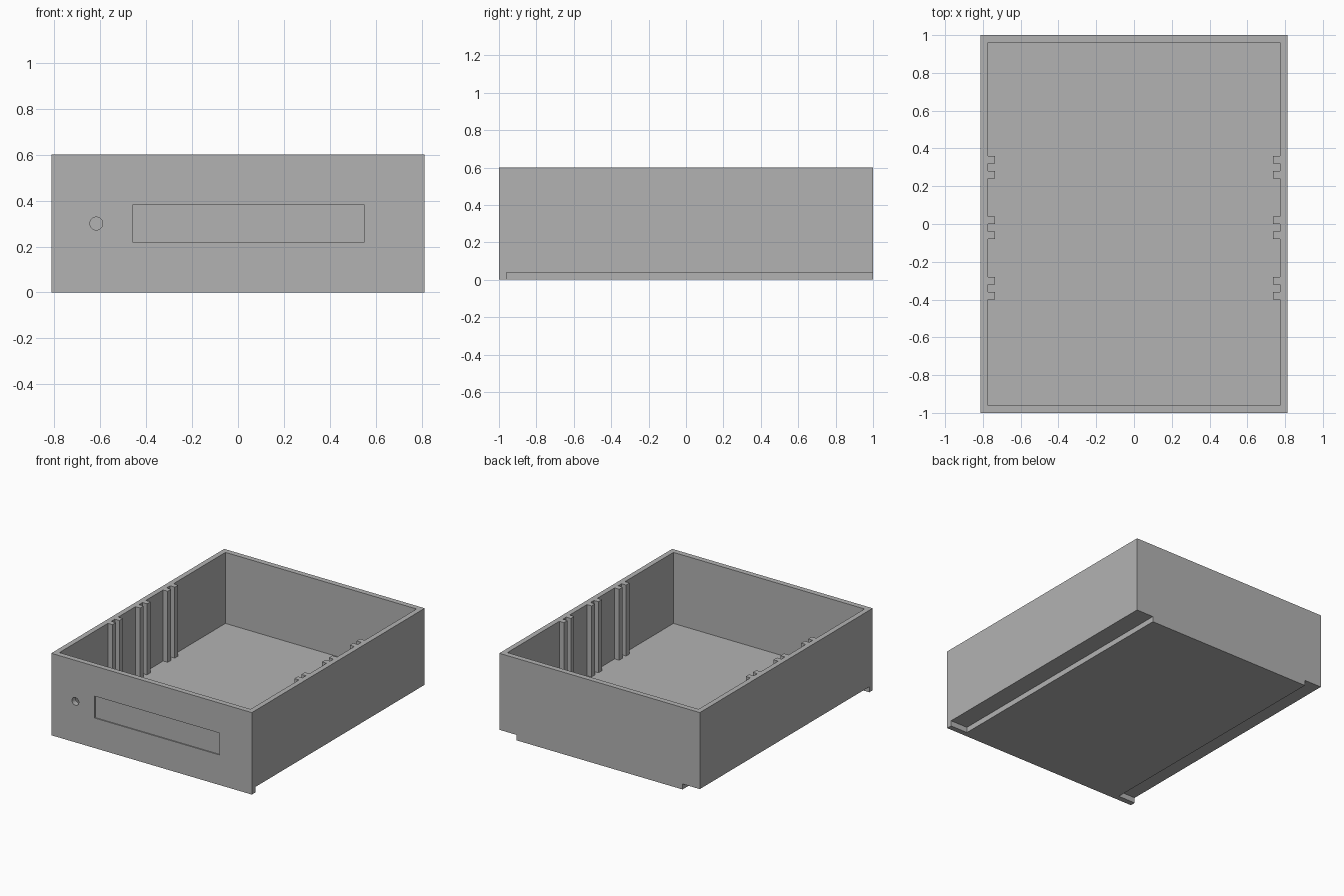
import bpy, bmesh, math
from mathutils import Matrix

if "Cube" in bpy.data.objects:
    bpy.data.objects.remove(bpy.data.objects["Cube"])

HALF_W, HALF_L, HEIGHT = 0.812, 1.0, 0.6
WALL, FLOOR = 0.04, 0.08

grey = bpy.data.materials.new("plain grey")
grey.use_nodes = True
colour = (0.45, 0.45, 0.45, 1)
grey.diffuse_color = colour
grey.node_tree.nodes["Principled BSDF"].inputs["Base Color"].default_value = colour


def make_object(name, bm):
    bmesh.ops.recalc_face_normals(bm, faces=bm.faces)
    mesh = bpy.data.meshes.new(name)
    bm.to_mesh(mesh)
    bm.free()
    mesh.materials.append(grey)
    ob = bpy.data.objects.new(name, mesh)
    bpy.context.collection.objects.link(ob)
    return ob


def box(name, x0, x1, y0, y1, z0, z1):
    bm = bmesh.new()
    bmesh.ops.create_cube(bm, size=1)
    bmesh.ops.scale(bm, verts=bm.verts, vec=(x1 - x0, y1 - y0, z1 - z0))
    bmesh.ops.translate(bm, verts=bm.verts,
                        vec=((x0 + x1) / 2, (y0 + y1) / 2, (z0 + z1) / 2))
    return make_object(name, bm)


def prism(name, outline, z0, z1):
    bm = bmesh.new()
    face = bm.faces.new([bm.verts.new((x, y, z0)) for x, y in outline])
    top = bmesh.ops.extrude_face_region(bm, geom=[face])["geom"]
    bmesh.ops.translate(bm, vec=(0, 0, z1 - z0),
                        verts=[v for v in top if isinstance(v, bmesh.types.BMVert)])
    return make_object(name, bm)


def cut(target, cutter):
    cutter.hide_render = True
    mod = target.modifiers.new("cut", "BOOLEAN")
    mod.operation, mod.solver, mod.object = "DIFFERENCE", "EXACT", cutter
    bpy.context.view_layer.objects.active = target
    bpy.ops.object.modifier_apply(modifier=mod.name)
    bpy.data.objects.remove(cutter)


drawer = box("drawer_body", -HALF_W, HALF_W, -HALF_L, HALF_L, 0, HEIGHT)

# Cavity outline, stepping in around the paired divider ribs of each side wall
inner_x, inner_y = HALF_W - WALL + 0.002, HALF_L - WALL
rib_x = inner_x - 0.037
side = [(inner_x, -inner_y)]
for slot_y in (-0.34, -0.02, 0.3):
    for rib_y in (slot_y - 0.04, slot_y + 0.04):
        lo, hi = rib_y - 0.02, rib_y + 0.02
        side += [(inner_x, lo), (rib_x, lo), (rib_x, hi), (inner_x, hi)]
side.append((inner_x, inner_y))
outline = side + [(-x, y) for x, y in reversed(side)]
cut(drawer, prism("cavity_cutter", outline, FLOOR, HEIGHT + 0.1))

# Runner grooves under both sides, stopping behind the front panel
for s in (-1, 1):
    xs = sorted((s * (HALF_W - 0.14), s * (HALF_W + 0.1)))
    cut(drawer, box("groove_cutter", *xs, -inner_y, HALF_L + 0.1, -0.1, 0.04))

# Round knob hole through the front panel
bm = bmesh.new()
bmesh.ops.create_cone(bm, cap_ends=True, segments=32, radius1=0.028, radius2=0.028,
                      depth=0.2, matrix=Matrix.Translation((-0.617, -HALF_L, 0.3))
                      @ Matrix.Rotation(math.pi / 2, 4, "X"))
cut(drawer, make_object("hole_cutter", bm))

# Shallow label recess on the front
cut(drawer, box("recess_cutter", -0.46, 0.55, -HALF_L - 0.1, -HALF_L + 0.008, 0.22, 0.38))

# Keep a single material slot
drawer.data.materials.clear()
drawer.data.materials.append(grey)
for p in drawer.data.polygons:
    p.material_index = 0
    p.use_smooth = False
